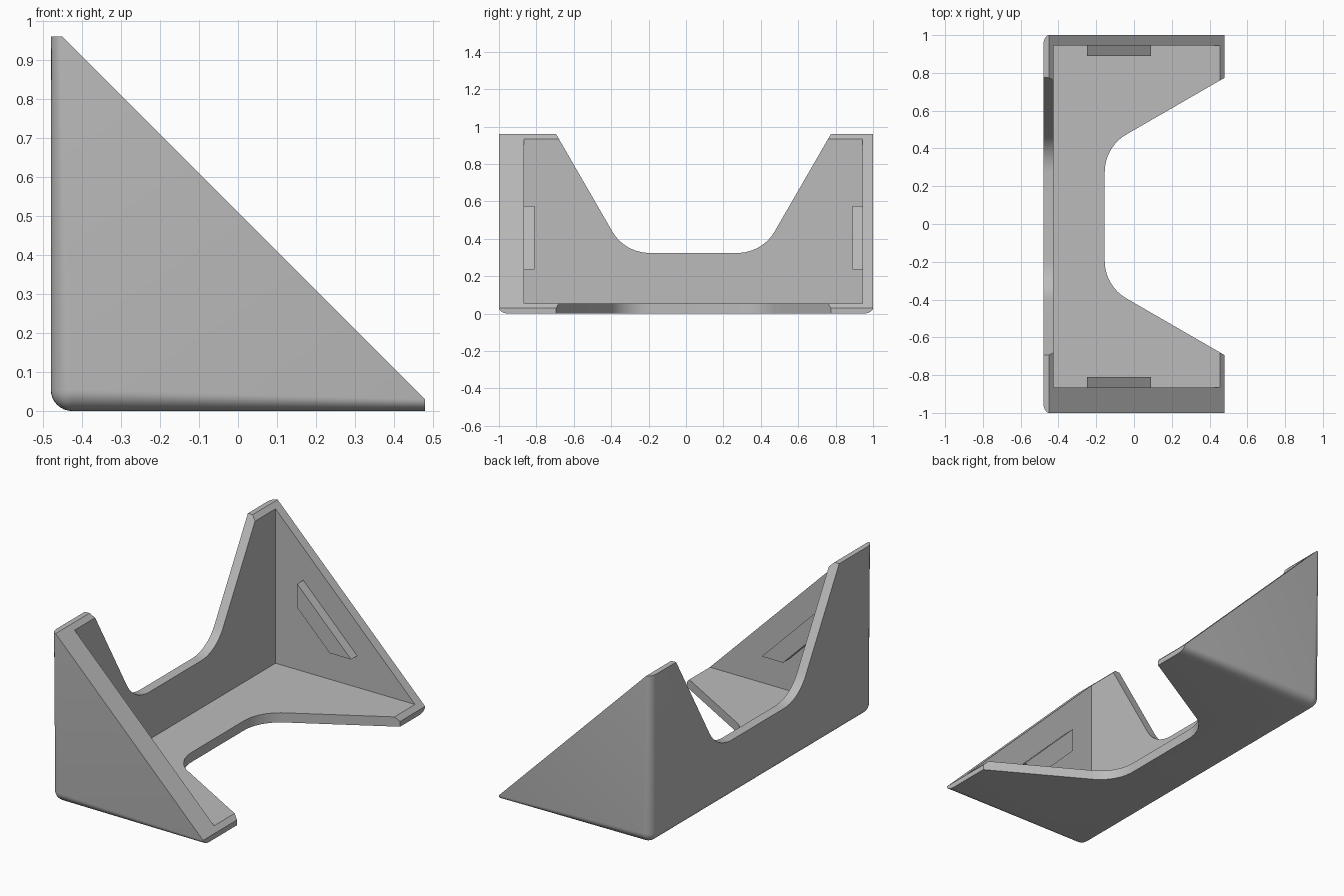
import bpy, bmesh, math
from mathutils import Vector

cube = bpy.data.objects.get("Cube")
if cube:
    bpy.data.objects.remove(cube, do_unlink=True)

grey = bpy.data.materials.new("plain_grey")
grey.use_nodes = True
grey.diffuse_color = (0.5, 0.5, 0.5, 1)
grey.node_tree.nodes["Principled BSDF"].inputs["Base Color"].default_value = (0.5, 0.5, 0.5, 1)


def prism(name, outline, push, rounded=None):
    """Extrude a closed 3D outline along a vector, optionally rounding chosen edges."""
    bm = bmesh.new()
    face = bm.faces.new([bm.verts.new(p) for p in outline])
    top = bmesh.ops.extrude_face_region(bm, geom=[face])["geom"]
    bmesh.ops.translate(bm, vec=push, verts=[v for v in top if isinstance(v, bmesh.types.BMVert)])
    bmesh.ops.recalc_face_normals(bm, faces=bm.faces)
    if rounded:
        edges = [e for e in bm.edges if rounded(e)]
        bmesh.ops.bevel(bm, geom=edges, offset=0.055, segments=8, profile=0.5, affect='EDGES')
    mesh = bpy.data.meshes.new(name)
    bm.to_mesh(mesh)
    bm.free()
    mesh.materials.append(grey)
    obj = bpy.data.objects.new(name, mesh)
    bpy.context.collection.objects.link(obj)
    return obj


BACK, FLOOR = -0.48, 0.0
FRONT_IN, REAR_IN = -0.865, 0.945     # inner faces of the two end walls
MID = (FRONT_IN + REAR_IN) / 2


# Solid wedge with rounded outer edges along the upright and the base
def outer_edge(e):
    a, b = (v.co for v in e.verts)
    on_back = abs(a.x - BACK) + abs(b.x - BACK) < 1e-4
    on_base = abs(a.z) + abs(b.z) < 1e-4
    on_end = abs(a.y - b.y) < 1e-4
    return (on_back and on_base) or ((on_back or on_base) and on_end)


side = [(BACK, 0), (0.48, 0), (0.48, 0.03), (-0.45, 0.96), (BACK, 0.96)]
bracket = prism("corner_bracket", [(x, -1, z) for x, z in side], Vector((0, 2, 0)), outer_edge)

# Hollow interior
cavity = prism("cavity_cutter",
               [(x, FRONT_IN, z) for x, z in [(-0.425, 0.055), (2, 0.055), (2, 2), (-0.425, 2)]],
               Vector((0, REAR_IN - FRONT_IN, 0)))

# Flared notch outline: flat bottom, rounded corners, 60 degree sides
R, FLAT, DEPTH = 0.23, 0.235, 0.325
half = []
for i in range(13):
    a = math.radians(60 * i / 12)
    half.append((FLAT + R * math.sin(a), DEPTH + R * (1 - math.cos(a))))
y, h = half[-1]
half.append((y + (1.0 - h) / math.tan(math.radians(60)), 1.0))
notch = [(MID - y, h) for y, h in reversed(half)] + [(MID + y, h) for y, h in half]

wall_notch = prism("wall_notch_cutter", [(-1, y, h) for y, h in notch], Vector((2, 0, 0)))
floor_notch = prism("floor_notch_cutter", [(h + BACK, y, -1) for y, h in notch], Vector((0, 0, 1.5)))

for cutter in (cavity, wall_notch, floor_notch):
    mod = bracket.modifiers.new(cutter.name, 'BOOLEAN')
    mod.operation = 'DIFFERENCE'
    mod.solver = 'EXACT'
    mod.object = cutter

# Apply the cuts and discard the cutters
bpy.context.view_layer.update()
cut = bpy.data.meshes.new_from_object(bracket.evaluated_get(bpy.context.evaluated_depsgraph_get()))
bracket.modifiers.clear()
bracket.data = cut
for cutter in (cavity, wall_notch, floor_notch):
    bpy.data.objects.remove(cutter, do_unlink=True)

# Slanted ribs on the inside of both end walls
rib = [(-0.25, 0.575), (-0.25, 0.44), (-0.045, 0.235), (0.09, 0.235)]
for name, y, push in (("front_rib", FRONT_IN, 0.055), ("rear_rib", REAR_IN, -0.055)):
    prism(name, [(x, y, z) for x, z in rib], Vector((0, push, 0)))

bpy.ops.object.select_all(action='DESELECT')
bracket.select_set(True)
bpy.context.view_layer.objects.active = bracket
bpy.ops.object.shade_smooth_by_angle(angle=math.radians(30))
